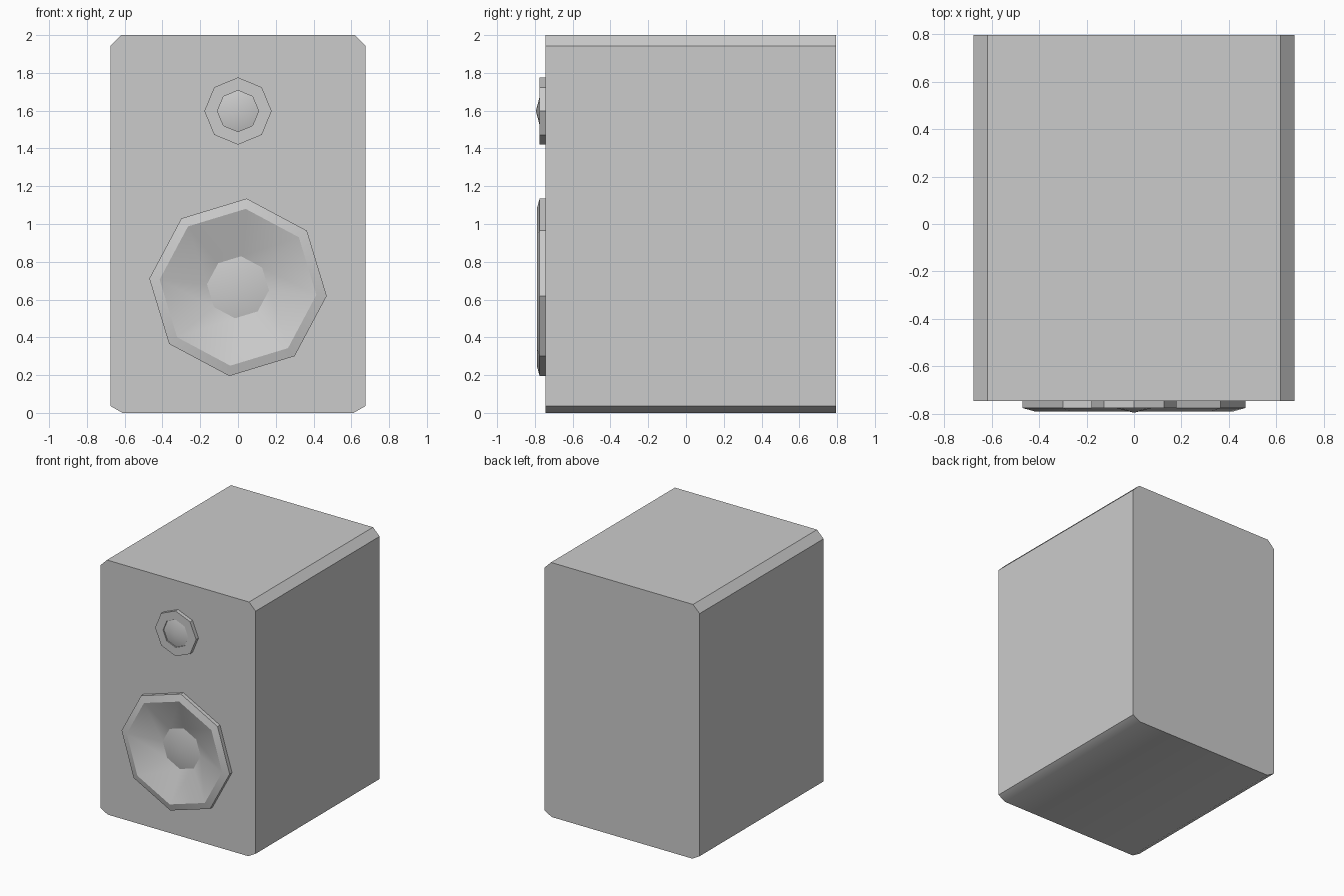
import bpy, bmesh, math

if "Cube" in bpy.data.objects:
    bpy.data.objects.remove(bpy.data.objects["Cube"])

SIDES = 8
FRONT, BACK = -0.745, 0.795


def make_object(name, bm):
    mesh = bpy.data.meshes.new(name)
    bm.to_mesh(mesh)
    bm.free()
    obj = bpy.data.objects.new(name, mesh)
    bpy.context.collection.objects.link(obj)
    return obj


def activate(obj):
    bpy.ops.object.select_all(action='DESELECT')
    obj.select_set(True)
    bpy.context.view_layer.objects.active = obj


def smooth(obj, angle=35):
    activate(obj)
    bpy.ops.object.shade_smooth_by_angle(angle=math.radians(angle))


def lathe(name, profile, z, turn=0.0, tip=None):
    """Turn (radius, y) points, outer to inner, around a y axis at height z."""
    bm = bmesh.new()
    angles = [math.radians(turn) + 2 * math.pi * k / SIDES for k in range(SIDES)]
    rings = [[bm.verts.new((r * math.cos(a), y, z + r * math.sin(a))) for a in angles]
             for r, y in profile]
    for outer, inner in zip(rings, rings[1:]):
        for k in range(SIDES):
            n = (k + 1) % SIDES
            bm.faces.new((outer[k], outer[n], inner[n], inner[k]))
    if tip is not None:
        top = bm.verts.new((0, tip, z))
        for k in range(SIDES):
            bm.faces.new((rings[-1][k], rings[-1][(k + 1) % SIDES], top))
    obj = make_object(name, bm)
    smooth(obj)
    return obj


# Cabinet: chamfered front outline, extruded to the back
half = [(0.612, 0), (0.675, 0.036), (0.675, 1.943), (0.618, 2)]
outline = half + [(-x, z) for x, z in reversed(half)]
bm = bmesh.new()
face = bm.faces.new([bm.verts.new((x, FRONT, z)) for x, z in outline])
ext = bmesh.ops.extrude_face_region(bm, geom=[face], use_keep_orig=True)
bmesh.ops.translate(bm, vec=(0, BACK - FRONT, 0),
                    verts=[v for v in ext['geom'] if isinstance(v, bmesh.types.BMVert)])
bmesh.ops.recalc_face_normals(bm, faces=bm.faces)
cabinet = make_object("cabinet", bm)

# Woofer recess cut into the cabinet front
bpy.ops.mesh.primitive_cylinder_add(vertices=32, radius=0.42, depth=0.16,
                                    location=(0, FRONT, 0.665),
                                    rotation=(math.pi / 2, 0, 0))
cutter = bpy.context.object
cutter.name = "woofer_recess_cutter"
cutter.hide_render = True
cut = cabinet.modifiers.new("woofer_recess", 'BOOLEAN')
cut.operation = 'DIFFERENCE'
cut.solver = 'EXACT'
cut.object = cutter
activate(cabinet)
bpy.ops.object.modifier_apply(modifier=cut.name)
bpy.data.objects.remove(cutter)
smooth(cabinet)

# Woofer: bevelled rim, sunken cone and dust cap
lathe("woofer_cone", [(0.472, FRONT), (0.472, -0.775), (0.417, -0.79), (0.165, -0.70)],
      0.665, turn=-5.6)
lathe("woofer_dust_cap", [(0.165, -0.70)], 0.665, turn=-5.6, tip=-0.73)

# Tweeter: flat ring and small dome
lathe("tweeter_ring", [(0.178, FRONT), (0.178, -0.775), (0.109, -0.775), (0.109, -0.764)], 1.598)
lathe("tweeter_dome", [(0.109, -0.766)], 1.598, tip=-0.795)
